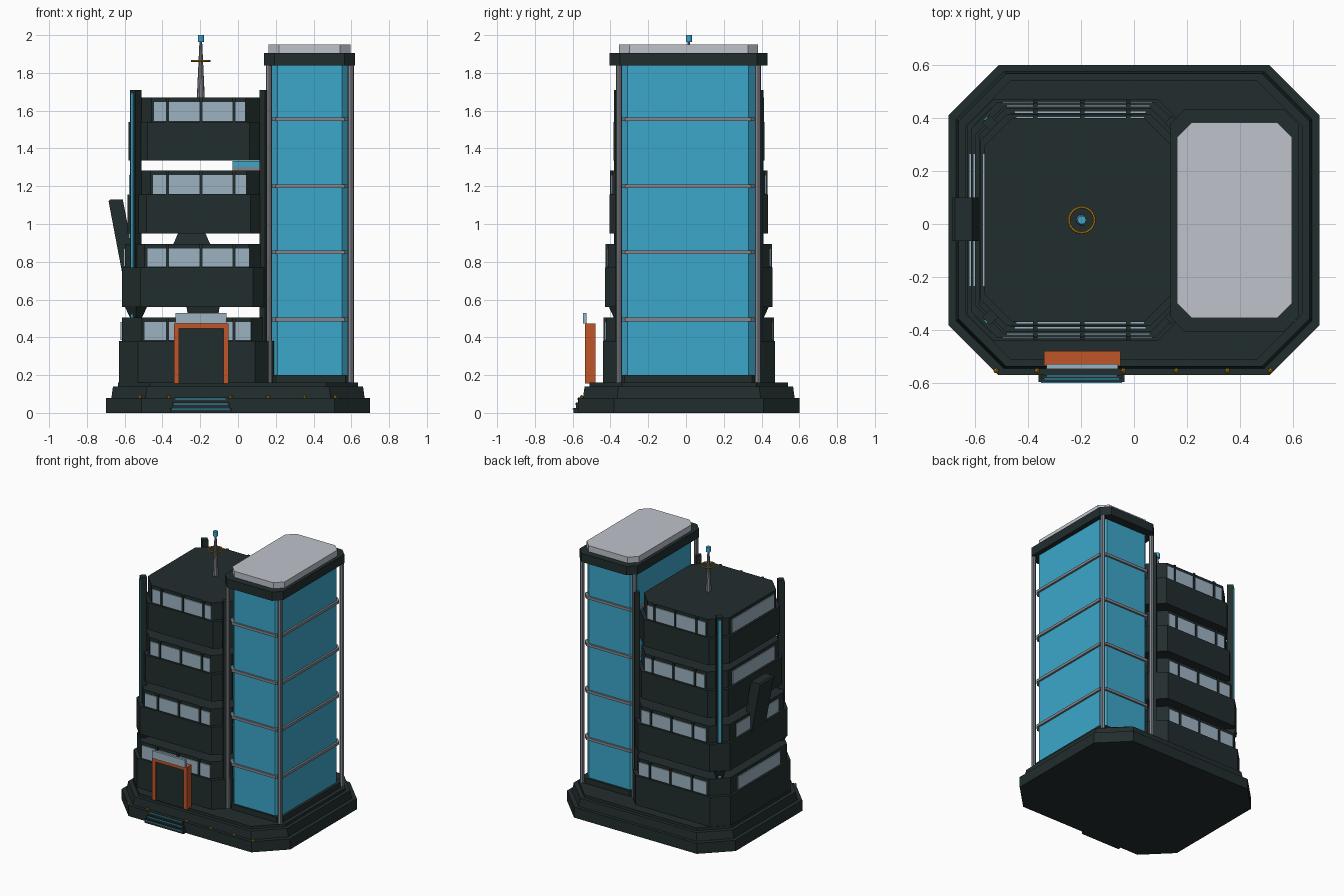
import bpy, bmesh, math
from mathutils import Vector

if "Cube" in bpy.data.objects:
    bpy.data.objects.remove(bpy.data.objects["Cube"])

def material(name, rgb):
    m = bpy.data.materials.new(name)
    m.diffuse_color = (*rgb, 1)
    m.use_nodes = True
    m.node_tree.nodes["Principled BSDF"].inputs["Base Color"].default_value = m.diffuse_color
    return m

DARK = material("dark slate", (0.016, 0.026, 0.027))
GLASS = material("blue glass", (0.045, 0.39, 0.60))
PANE = material("pale window", (0.34, 0.45, 0.54))
WHITE = material("pale roof", (0.52, 0.54, 0.60))
GREY = material("grey metal", (0.23, 0.24, 0.27))
ORANGE = material("orange frame", (0.53, 0.09, 0.022))
GOLD = material("gold", (0.50, 0.24, 0.01))
CY = 0.015  # centre line of the building in y

def finish(bm, name, mat):
    bmesh.ops.recalc_face_normals(bm, faces=bm.faces)
    me = bpy.data.meshes.new(name)
    bm.to_mesh(me)
    bm.free()
    me.materials.append(mat)
    ob = bpy.data.objects.new(name, me)
    bpy.context.collection.objects.link(ob)
    return ob

def loft(name, rings, mat):
    """Closed solid through rings of equal point count."""
    bm = bmesh.new()
    vs = [[bm.verts.new(p) for p in r] for r in rings]
    n = len(vs[0])
    for a, b in zip(vs, vs[1:]):
        for i in range(n):
            bm.faces.new((a[i], a[(i + 1) % n], b[(i + 1) % n], b[i]))
    bm.faces.new(vs[0][::-1])
    bm.faces.new(vs[-1])
    return finish(bm, name, mat)

def octa_ring(x0, x1, y0, y1, c, z, d=0):
    x0, x1, y0, y1 = x0 + d, x1 - d, y0 + d, y1 - d
    return [(x0 + c, y0, z), (x1 - c, y0, z), (x1, y0 + c, z), (x1, y1 - c, z),
            (x1 - c, y1, z), (x0 + c, y1, z), (x0, y1 - c, z), (x0, y0 + c, z)]

def octa(name, x0, x1, y0, y1, c, z0, z1, mat, inset=0):
    return loft(name, [octa_ring(x0, x1, y0, y1, c, z0),
                       octa_ring(x0, x1, y0, y1, c, z1, inset)], mat)

def box(name, x0, x1, y0, y1, z0, z1, mat):
    return loft(name, [[(x0, y0, z), (x1, y0, z), (x1, y1, z), (x0, y1, z)] for z in (z0, z1)], mat)

def cone(name, x, y, z0, z1, r0, r1, mat, n=12, rot=0):
    rings = [[(x + r * math.cos(rot + i * math.tau / n), y + r * math.sin(rot + i * math.tau / n), z)
              for i in range(n)] for r, z in ((r0, z0), (r1, z1))]
    return loft(name, rings, mat)

# stepped octagonal base
octa("base_lower", -0.70, 0.70, -0.57, 0.60, 0.19, 0, 0.08, DARK)
octa("base_middle", -0.67, 0.67, -0.545, 0.575, 0.18, 0.08, 0.14, DARK, 0.008)
octa("base_upper", -0.635, 0.635, -0.51, 0.54, 0.17, 0.14, 0.16, DARK)

# dark office floors: band, recessed window storey, panes and mullions
floors = [  # x0, x1, half depth, bottom, sill, top
    (-0.63, 0.19, 0.455, 0.16, 0.38, 0.505),
    (-0.615, 0.18, 0.443, 0.56, 0.77, 0.895),
    (-0.585, 0.165, 0.42, 0.95, 1.155, 1.284),
    (-0.58, 0.16, 0.40, 1.337, 1.54, 1.67)]
for k, (x0, x1, h, zb, zs, zt) in enumerate(floors, 1):
    octa(f"floor_{k}_band", x0, x1, CY - h, CY + h, 0.10, zb, zs, DARK)
    r = 0.016
    octa(f"floor_{k}_storey", x0 + r, x1 - r, CY - h + r, CY + h - r, 0.105, zs, zt, DARK)
    wx0, wx1 = x0 + 0.135, x1 - 0.12
    for side, tag in ((-1, "front"), (1, "back")):
        y = CY + side * (h - r)
        ya, yb = sorted((y, y + side * 0.007))
        box(f"floor_{k}_{tag}_window", wx0, wx1, ya, yb, zs + 0.005, zt - 0.024, PANE)
        ya, yb = sorted((y, y + side * 0.013))
        for i, mx in enumerate((-0.372, -0.195, -0.022)):
            box(f"floor_{k}_{tag}_mullion_{i}", mx - 0.008, mx + 0.008, ya, yb, zs, zt, DARK)
    box(f"floor_{k}_left_window", x0 + r - 0.007, x0 + r, CY - 0.25, CY + 0.25,
        zs + 0.005, zt - 0.024, PANE)

# small cores and bridge in the gaps between floors
cone("core_low", -0.185, CY, 0.50, 0.565, 0.11, 0.125, DARK, 4, math.pi / 4)
cone("core_mid", -0.245, CY, 0.89, 0.955, 0.14, 0.10, DARK, 4, math.pi / 4)
box("bridge_deck", -0.03, 0.18, CY - 0.08, CY + 0.08, 1.284, 1.303, GREY)
box("bridge_glass", -0.03, 0.18, CY - 0.08, CY + 0.08, 1.303, 1.333, GLASS)

# corner pillars with blue light strips on the left
for y in (-0.35, 0.38):
    s = 1 if y > 0 else -1
    cone("left_pillar", -0.542, y, 0.16, 1.71, 0.03, 0.03, DARK, 4)
    cone("left_pillar_foot", -0.54, y, 0.50, 0.565, 0.03, 0.06, DARK, 4)
    cone("right_pillar", 0.142, y, 0.16, 1.71, 0.027, 0.027, DARK, 4)
    strip = box("light_strip", -0.008, 0.008, -0.004, 0.004, 0.38, 1.69, GLASS)
    strip.location = (-0.558, y + s * 0.016, 0)
    strip.rotation_euler.z = s * math.pi / 4

# leaning fin on the left wall
fin = [(-0.685, 1.12), (-0.675, 1.13), (-0.61, 1.13), (-0.575, 0.95), (-0.57, 0.89), (-0.60, 0.75), (-0.615, 0.75)]
loft("left_fin", [[(x, y, z) for x, z in fin] for y in (-0.065, 0.10)], DARK)

# glass tower
octa("tower_foot", 0.165, 0.605, -0.36, 0.385, 0.035, 0.16, 0.20, DARK)
octa("tower_glass", 0.175, 0.585, -0.345, 0.367, 0.035, 0.20, 1.84, GLASS)
octa("tower_cap", 0.137, 0.62, -0.405, 0.432, 0.055, 1.84, 1.905, DARK)
octa("tower_roof", 0.162, 0.596, -0.354, 0.382, 0.055, 1.905, 1.95, WHITE)
for z in (0.495, 0.85, 1.20, 1.555):
    octa("tower_ring", 0.163, 0.599, -0.358, 0.38, 0.035, z - 0.01, z + 0.01, GREY)
for x in (0.163, 0.597):
    for y in (-0.355, 0.38):
        cone("tower_column", x, y, 0.16, 1.84, 0.016, 0.016, GREY, 8)

# entrance: orange frame, dark door, pale sign plate above
box("door_left_jamb", -0.34, -0.312, -0.535, -0.478, 0.155, 0.472, ORANGE)
box("door_right_jamb", -0.078, -0.05, -0.535, -0.478, 0.155, 0.472, ORANGE)
box("door_lintel", -0.312, -0.078, -0.535, -0.478, 0.446, 0.472, ORANGE)
box("door_panel", -0.312, -0.078, -0.525, -0.482, 0.155, 0.446, DARK)
box("door_canopy", -0.33, -0.06, -0.546, -0.528, 0.472, 0.53, PANE)

# entrance steps with blue edge strips
for i in range(3):
    x0, x1, y = -0.36 + i * 0.01, -0.035 - i * 0.01, -0.595 + i * 0.012
    box("step", x0, x1, y, -0.55, i * 0.027, i * 0.027 + 0.027, DARK)
    box("step_light", x0 + 0.01, x1 - 0.01, y - 0.005, y, i * 0.027 + 0.018, i * 0.027 + 0.023, GLASS)

# small gold lamps along the front edge
for x in (-0.52, -0.365, -0.04, 0.16, 0.352, 0.515):
    bm = bmesh.new()
    bmesh.ops.create_icosphere(bm, subdivisions=1, radius=0.011)
    bmesh.ops.translate(bm, verts=bm.verts, vec=Vector((x, -0.553, 0.084)))
    finish(bm, "lamp", GOLD)

# roof antenna
cone("antenna_mast", -0.197, CY, 1.67, 1.97, 0.021, 0.007, GREY, 10)
cone("antenna_tip", -0.197, CY, 1.963, 2.0, 0.016, 0.016, GLASS, 12)
bpy.ops.mesh.primitive_torus_add(location=(-0.197, CY, 1.863), major_radius=0.048,
                                 minor_radius=0.005, major_segments=24, minor_segments=6)
ring = bpy.context.object
ring.name = "antenna_ring"
ring.data.materials.append(GOLD)
